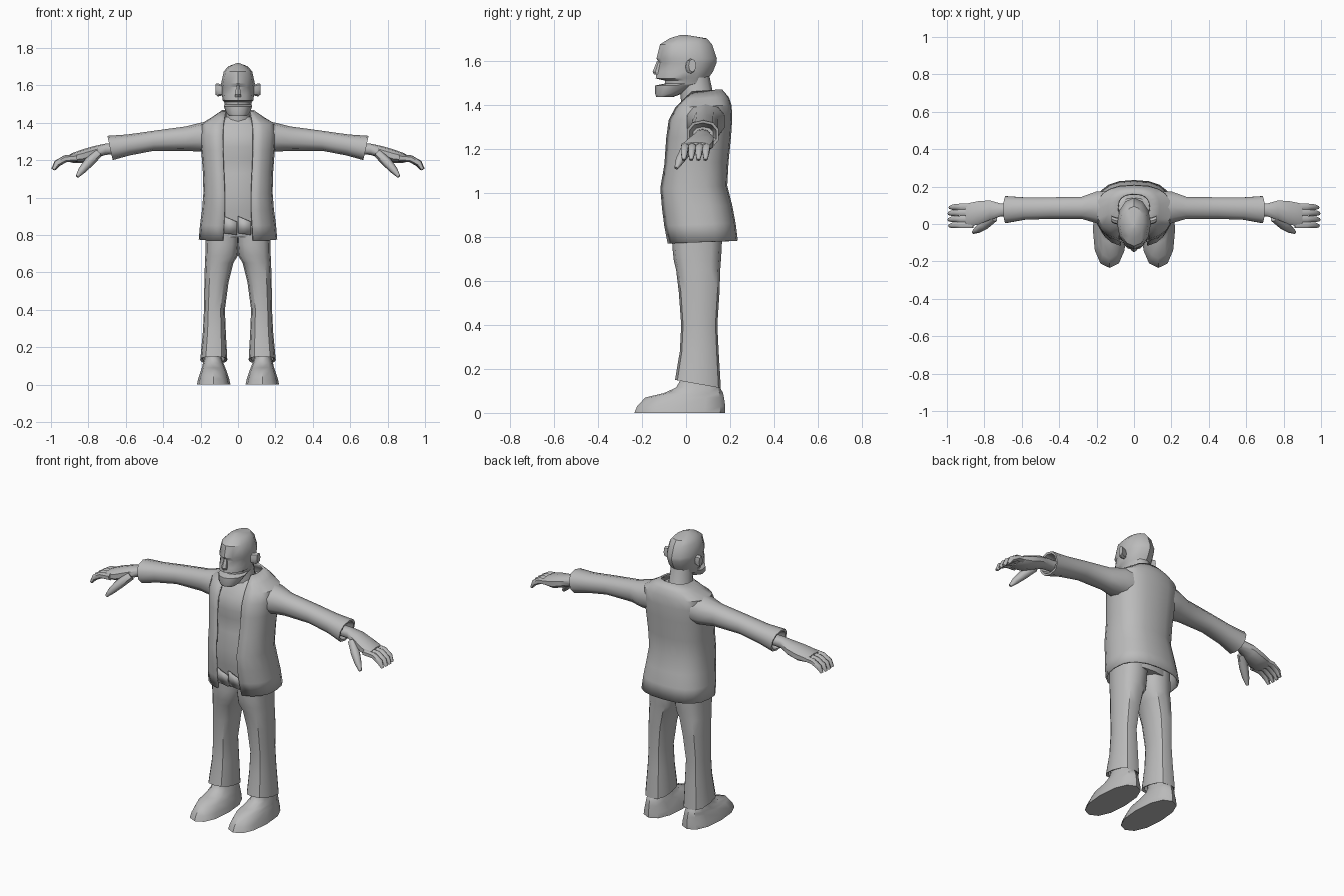
import bpy, bmesh, math
from mathutils import Vector

grey = bpy.data.materials.new("plain grey")
grey.diffuse_color = (0.5, 0.5, 0.5, 1)


def oval(axis, pos, a0, a1, b0, b1, n=12, p=2.3, shear=0.0):
    """Closed superellipse ring across an axis; shear slants it along b."""
    pts = []
    for i in range(n):
        t = 2 * math.pi * i / n
        s, c = math.sin(t), math.cos(t)
        a = (a0 + a1) / 2 + (a1 - a0) / 2 * math.copysign(abs(s) ** (2 / p), s)
        b = (b0 + b1) / 2 - (b1 - b0) / 2 * math.copysign(abs(c) ** (2 / p), c)
        k = pos + shear * (b - b0)
        pts.append((a, b, k) if axis == "z" else (k, a, b))
    return pts


def loft(name, rings, mirror=False, closed=True, caps=(True, True), thick=0, angle=40):
    bm = bmesh.new()
    rows = [[bm.verts.new(p) for p in r] for r in rings]
    n = len(rows[0])
    for r, s in zip(rows, rows[1:]):
        for i in range(n if closed else n - 1):
            j = (i + 1) % n
            bm.faces.new((r[i], r[j], s[j], s[i]))
    for on, r in zip(caps, (rows[0], rows[-1])):
        if on:
            bm.faces.new(r)
    bmesh.ops.recalc_face_normals(bm, faces=bm.faces)
    me = bpy.data.meshes.new(name)
    bm.to_mesh(me)
    bm.free()
    me.materials.append(grey)
    ob = bpy.data.objects.new(name, me)
    bpy.context.collection.objects.link(ob)
    if thick:
        m = ob.modifiers.new("thickness", "SOLIDIFY")
        m.thickness, m.offset = thick, 0
    if mirror:
        ob.modifiers.new("mirror", "MIRROR")
    bpy.ops.object.select_all(action="DESELECT")
    ob.select_set(True)
    bpy.context.view_layer.objects.active = ob
    bpy.ops.object.shade_smooth_by_angle(angle=math.radians(angle))
    return ob


def tube(name, path, radii, n=6):
    """Tapered digit along a path of points."""
    path = [Vector(p) for p in path]
    rings = []
    for i, (p, r) in enumerate(zip(path, radii)):
        d = (path[min(i + 1, len(path) - 1)] - path[max(i - 1, 0)]).normalized()
        u = d.cross(Vector((0, 1, 0))).normalized()
        v = d.cross(u)
        rings.append([p + r * (math.cos(k * math.tau / n) * u + math.sin(k * math.tau / n) * v)
                      for k in range(n)])
    return loft(name, rings, mirror=True, angle=60)


# Jacket: open shell with a gap down the front (z, half width, front, back, edge x)
jacket = [(.77, .205, -.085, .23, .08), (.85, .198, -.10, .22, .075), (.93, .187, -.11, .205, .07),
          (1.02, .18, -.118, .182, .07), (1.13, .183, -.10, .188, .075), (1.25, .192, -.092, .20, .08),
          (1.33, .20, -.08, .205, .08), (1.385, .195, -.05, .202, .078), (1.42, .135, -.02, .19, .072),
          (1.455, .085, .01, .16, .066)]
rings = []
for z, w, f, b, e in jacket:
    p = 0.8
    t0 = math.asin((e / w) ** (1 / p))
    ring = []
    for i in range(-9, 10):
        s = 1 if i > 0 else -1
        t = math.pi - abs(i) / 9 * (math.pi - t0)
        c = math.cos(t)
        y = (f + b) / 2 - (b - f) / 2 * math.copysign(abs(c) ** p, c)
        ring.append((s * w * max(math.sin(t), 0) ** p, y, z + .012 * (y - f) / (b - f)))
    rings.append(ring)
loft("jacket", rings, closed=False, caps=(False, False), thick=.01)

# Shirt filling the front gap
shirt = [(.79, .165, -.06, .17), (.93, .165, -.085, .17), (1.02, .16, -.092, .165), (1.13, .16, -.08, .17),
         (1.21, .165, -.07, .17), (1.27, .17, -.085, .18), (1.34, .17, -.065, .18), (1.39, .14, -.035, .17),
         (1.43, .08, -.005, .14)]
loft("shirt", [oval("z", z, -w, w, f, b, 16, 2.5) for z, w, f, b in shirt])

# Pointed shirt tails below the belly
for side, x0, x1 in (("left", .0, .07), ("right", -.075, -.005)):
    y = -.082
    loft(side + "_shirt_tail", [[(x0, y - .01, .90), (x1, y - .01, .87)],
                                [(x0, y, .81), (x1, y, .80)]], closed=False, caps=(False, False), thick=.008)

# Sleeves with a slanted, hollow cuff (x, y0, y1, z0, z1, shear)
sleeve = [(.10, .0, .18, 1.24, 1.42, 0), (.20, .0, .178, 1.245, 1.40, 0), (.28, .025, .148, 1.25, 1.38, 0),
          (.45, .025, .145, 1.25, 1.357, 0), (.58, .02, .145, 1.225, 1.337, .1), (.67, .002, .152, 1.20, 1.33, .22),
          (.672, .014, .14, 1.212, 1.318, .22), (.61, .03, .125, 1.23, 1.30, 0)]
loft("sleeve", [oval("x", x, a, b, c, d, 10, 2.3, s) for x, a, b, c, d, s in sleeve], mirror=True)

# Hands: palm, four bent fingers, thumb
palm = [(.60, .04, .11, 1.235, 1.29), (.71, .04, .11, 1.228, 1.288), (.77, .02, .128, 1.205, 1.275),
        (.83, -.005, .125, 1.185, 1.258), (.88, -.015, .115, 1.185, 1.24), (.90, -.01, .108, 1.19, 1.23)]
loft("palm", [oval("x", x, a, b, c, d, 10, 2.5) for x, a, b, c, d in palm], mirror=True)
for i, (y, length) in enumerate(((-.005, .97), (.028, 1.0), (.061, 1.0), (.093, .95))):
    tube("finger_%d" % (i + 1), [(.86, y, 1.212), (.86 + .065 * length, y, 1.207),
         (.86 + .11 * length, y - .003, 1.182), (.86 + .13 * length, y - .005, 1.15)],
         (.02, .019, .017, .009))
tube("thumb", [(.75, .035, 1.235), (.80, -.005, 1.185), (.835, -.03, 1.145), (.86, -.045, 1.112)],
     (.025, .026, .02, .009))

# Trouser legs meeting at the crotch, with hollow cuffs (z, x0, x1, y0, y1)
leg = [(.86, -.01, .17, -.065, .165), (.75, -.005, .174, -.062, .162), (.69, .0, .175, -.055, .158),
       (.65, .025, .177, -.045, .155), (.55, .05, .18, -.033, .152), (.40, .07, .182, -.022, .142),
       (.28, .065, .188, -.028, .148), (.15, .057, .202, -.05, .158), (.153, .07, .19, -.035, .145),
       (.22, .08, .18, -.02, .13)]
loft("trouser_leg", [oval("z", z, a, b, c, d, 12, 2.6, -.18 if .1 < z < .16 else 0)
                     for z, a, b, c, d in leg], mirror=True)

# Shoes with ankles
shoe = [(0, .04, .22, -.235, .178), (.03, .047, .213, -.222, .178), (.07, .06, .2, -.185, .172),
        (.09, .068, .193, -.10, .168), (.115, .078, .187, -.045, .155), (.15, .09, .178, -.025, .13),
        (.26, .09, .178, -.015, .125)]
loft("shoe", [oval("z", z, a, b, c, d, 12, 2.3) for z, a, b, c, d in shoe], mirror=True)

# Neck
loft("neck", [oval("z", z, -w, w, f, b, 10, 2) for z, w, f, b in
              ((1.38, .085, -.02, .15), (1.44, .066, -.025, .125), (1.56, .062, -.035, .10))])

# Head with an open mouth notch (z, half width, front, back)
head = [(1.435, .045, -.135, -.06), (1.45, .062, -.14, -.02), (1.488, .076, -.14, .05),
        (1.497, .072, -.095, .09), (1.51, .074, -.095, .095), (1.52, .082, -.138, .10),
        (1.55, .086, -.133, .122), (1.59, .087, -.122, .138), (1.61, .09, -.134, .14),
        (1.675, .076, -.118, .118), (1.702, .05, -.075, .095), (1.718, .008, -.025, .0)]
loft("head", [oval("z", z, -w, w, f, b, 12, 2) for z, w, f, b in head], angle=35)

# Nose wedge and ears
loft("nose", [oval("z", z, -w, w, f, -.10, 6, 2) for z, w, f in
              ((1.538, .018, -.145), (1.55, .02, -.152), (1.60, .009, -.132))])
loft("ear", [oval("x", x, a, b, c, d, 8, 2.4) for x, a, b, c, d in
             ((.075, -.005, .03, 1.548, 1.60), (.108, .002, .04, 1.54, 1.61), (.12, .012, .045, 1.55, 1.608))],
     mirror=True)
